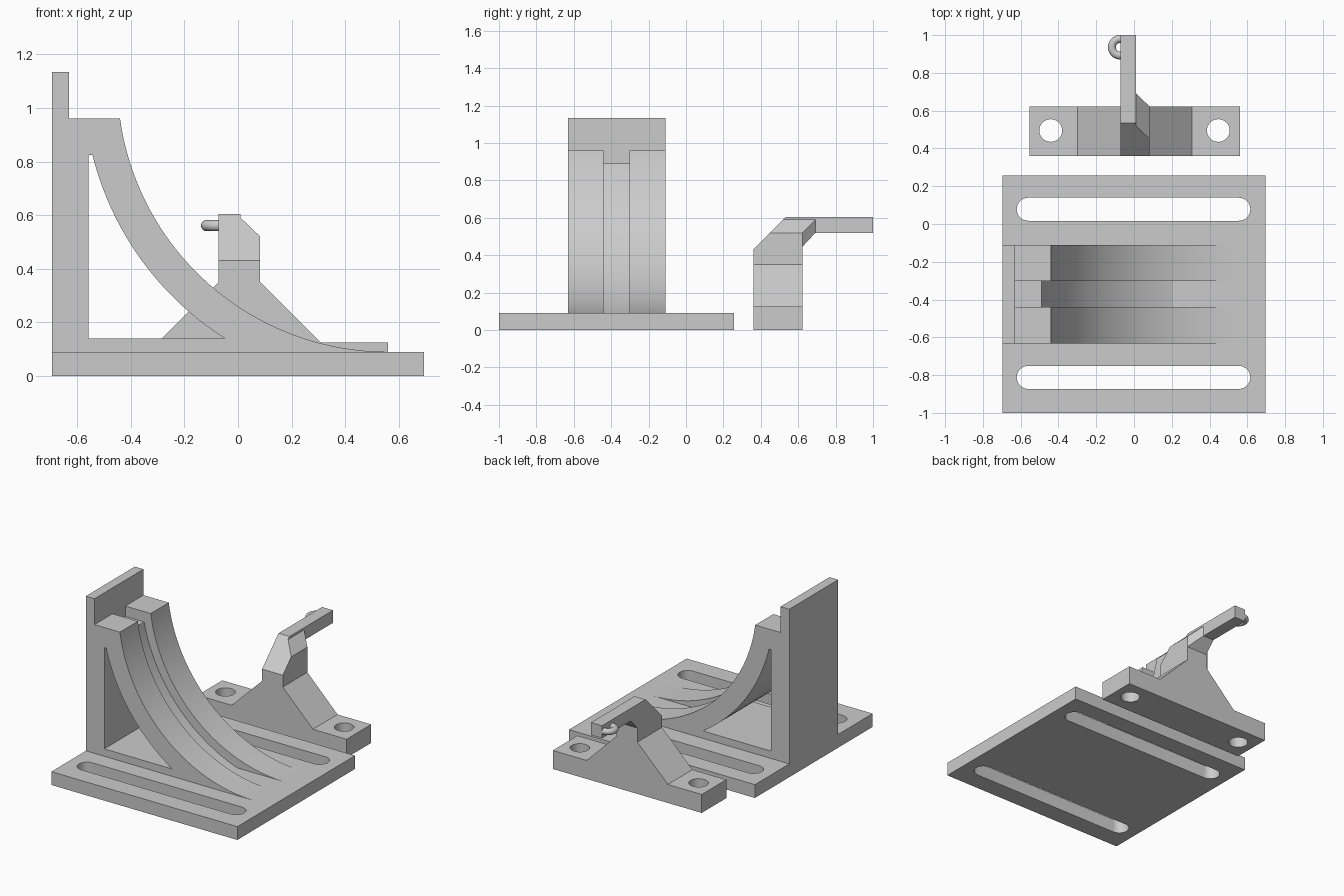
import bpy, bmesh, math

if "Cube" in bpy.data.objects:
    bpy.data.objects.remove(bpy.data.objects["Cube"])

grey = bpy.data.materials.new("light_grey")
grey.diffuse_color = (0.6, 0.6, 0.6, 1)
grey.use_nodes = True
grey.node_tree.nodes["Principled BSDF"].inputs["Base Color"].default_value = grey.diffuse_color


def loft(name, a, b):
    """Closed solid between two loops with equal point counts."""
    bm = bmesh.new()
    va = [bm.verts.new(p) for p in a]
    vb = [bm.verts.new(p) for p in b]
    n = len(a)
    bm.faces.new(va)
    bm.faces.new(vb[::-1])
    for i in range(n):
        j = (i + 1) % n
        bm.faces.new((va[i], vb[i], vb[j], va[j]))
    bmesh.ops.remove_doubles(bm, verts=bm.verts, dist=1e-5)
    bmesh.ops.recalc_face_normals(bm, faces=bm.faces)
    me = bpy.data.meshes.new(name)
    bm.to_mesh(me)
    bm.free()
    me.materials.append(grey)
    ob = bpy.data.objects.new(name, me)
    bpy.context.collection.objects.link(ob)
    return ob


def along_y(name, prof, y0, y1):
    return loft(name, [(x, y0, z) for x, z in prof], [(x, y1, z) for x, z in prof])


def along_x(name, prof, x0, x1):
    return loft(name, [(x0, y, z) for y, z in prof], [(x1, y, z) for y, z in prof])


def along_z(name, prof, z0, z1):
    return loft(name, [(x, y, z0) for x, y in prof], [(x, y, z1) for x, y in prof])


def activate(ob):
    bpy.ops.object.select_all(action='DESELECT')
    ob.select_set(True)
    bpy.context.view_layer.objects.active = ob


def cut(ob, *cutters):
    activate(ob)
    for c in cutters:
        m = ob.modifiers.new("cut", 'BOOLEAN')
        m.operation, m.solver, m.object = 'DIFFERENCE', 'EXACT', c
        bpy.ops.object.modifier_apply(modifier=m.name)
        bpy.data.objects.remove(c)


def smooth(ob):
    activate(ob)
    bpy.ops.object.shade_smooth_by_angle(angle=math.radians(30))


def arc(r, z_top, z_bottom, n=40):
    """Points down the concave ramp curve; all ramp curves share one centre."""
    cx, cz = 0.56, 1.10
    a0 = math.pi + math.asin((cz - z_top) / r)
    a1 = math.pi + math.asin(min(1, (cz - z_bottom) / r))
    return [(cx + r * math.cos(a0 + (a1 - a0) * i / n),
             cz + r * math.sin(a0 + (a1 - a0) * i / n)) for i in range(n + 1)]


def stadium(x0, x1, y, r, n=16):
    """Round-ended outline between two arc centres."""
    pts = []
    for cx, start in ((x1, -math.pi / 2), (x0, math.pi / 2)):
        pts += [(cx + r * math.cos(start + math.pi * i / n),
                 y + r * math.sin(start + math.pi * i / n)) for i in range(n + 1)]
    return pts


# Base plate with two long slots
plate = along_z("base_plate", [(-.695, -1), (.695, -1), (.695, .257), (-.695, .257)], 0, .09)
cut(plate, *[along_z("slot", stadium(-.56, .555, y, .061), -.1, .3) for y in (-.812, .078)])
smooth(plate)

# Curved ramp with back wall, centre groove and side window
ramp = along_y("curved_ramp", [(-.695, .09), (-.695, 1.135), (-.63, 1.135), (-.63, .96)]
               + arc(1.01, .96, .09), -.632, -.11)
groove = along_y("groove", [(.8, .08), (.8, 1.3), (-.63, 1.3), (-.63, .89)]
                 + arc(1.07, .89, .08), -.44, -.303)
window = along_y("window", [(-.557, .14), (-.557, .825)] + arc(1.137, .825, .14), -.9, .2)
cut(ramp, groove, window)
smooth(ramp)

# Bracket foot with two bolt holes
foot = along_y("bracket_foot", [(-.553, 0), (-.553, .125), (-.3, .125), (-.072, .35),
                                (.083, .35), (.308, .125), (.56, .125), (.56, 0)], .36, .622)
cut(foot, *[along_z("hole", stadium(x, x + 1e-3, .495, .06), -.1, .3) for x in (-.441, .446)])
smooth(foot)

# Bent neck and arm
along_x("bracket_arm", [(.36, .35), (.36, .43), (.535, .605), (1, .605), (1, .52),
                        (.692, .52), (.622, .445), (.622, .35)], -.072, .01)

# Chamfered thickening beside the neck
inner = [(.36, .35), (.36, .43), (.52, .59), (.692, .59), (.692, .52), (.622, .445), (.622, .35)]
outer = [(.36, .35), (.36, .43), (.45, .52), (.622, .52), (.622, .445), (.622, .445), (.622, .35)]
loft("neck_gusset", [(.01, y, z) for y, z in inner], [(.083, y, z) for y, z in outer])

# Ring at the arm tip
bpy.ops.mesh.primitive_torus_add(location=(-.073, .936, .561), major_radius=.044,
                                 minor_radius=.021, major_segments=32, minor_segments=16)
ring = bpy.context.object
ring.name = "arm_ring"
ring.data.materials.append(grey)
smooth(ring)
